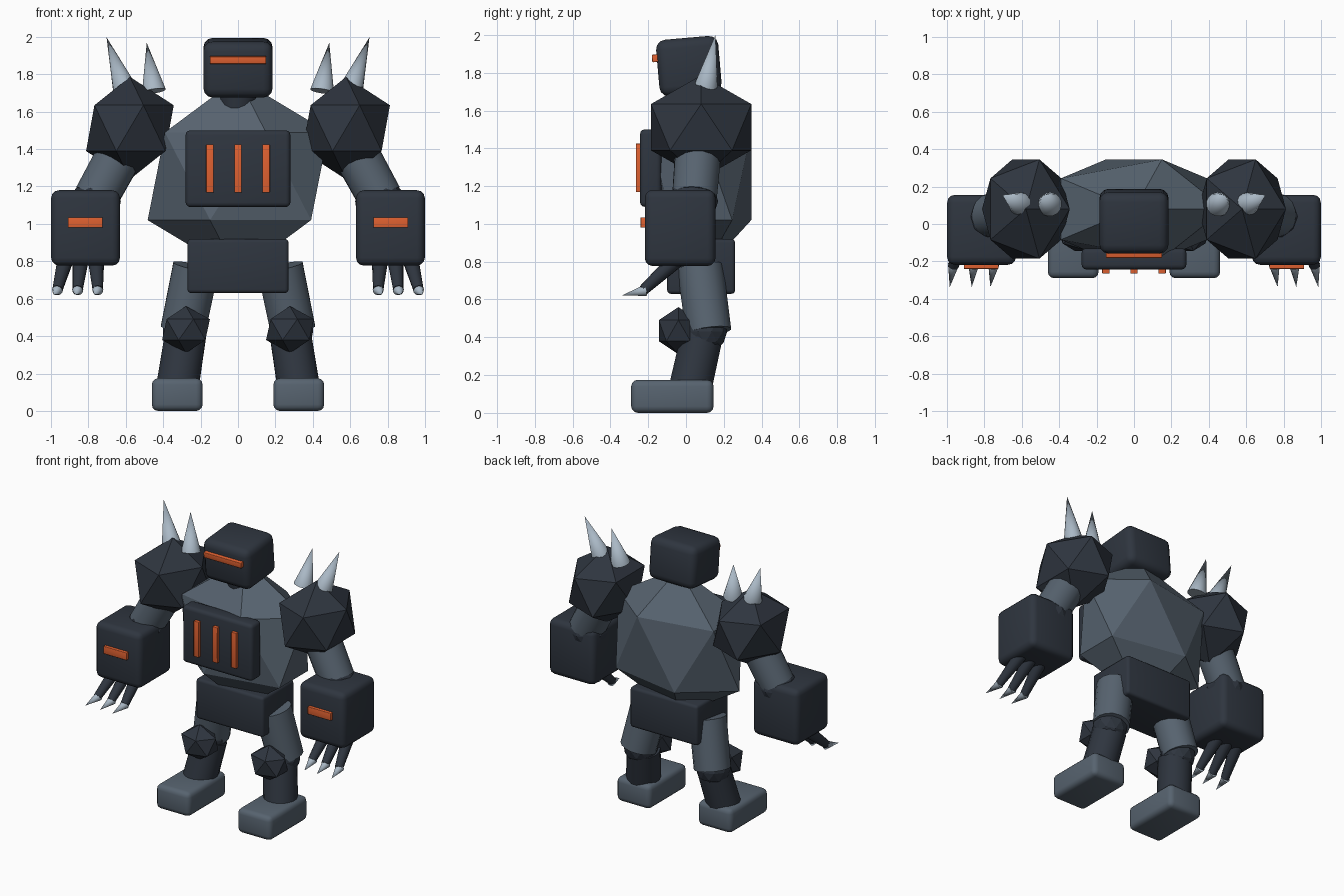
import bpy, bmesh, math
from mathutils import Vector

if "Cube" in bpy.data.objects:
    bpy.data.objects.remove(bpy.data.objects["Cube"])


def material(name, rgb):
    m = bpy.data.materials.new(name)
    m.diffuse_color = (*rgb, 1)
    m.use_nodes = True
    m.node_tree.nodes["Principled BSDF"].inputs["Base Color"].default_value = m.diffuse_color
    return m


SLATE = material("slate", (0.095, 0.125, 0.16))
DARK = material("dark", (0.028, 0.036, 0.05))
GLOW = material("glow", (0.75, 0.12, 0.03))
STEEL = material("steel", (0.4, 0.48, 0.56))


def finish(name, mat, smooth=True):
    o = bpy.context.object
    o.name = name
    o.data.materials.append(mat)
    if smooth:
        bpy.ops.object.shade_smooth_by_angle(angle=math.radians(35))
    return o


def box(name, x, y, z, mat, bevel=0.03, tilt=0):
    """Rounded block from (min, max) ranges."""
    loc = [(r[0] + r[1]) / 2 for r in (x, y, z)]
    size = [abs(r[1] - r[0]) for r in (x, y, z)]
    bpy.ops.mesh.primitive_cube_add(size=1, location=loc)
    me = bpy.context.object.data
    bm = bmesh.new()
    bm.from_mesh(me)
    bmesh.ops.scale(bm, vec=size, verts=bm.verts)
    if bevel:
        bmesh.ops.bevel(bm, geom=bm.edges[:], offset=bevel, segments=3,
                        profile=0.5, affect='EDGES')
    bm.to_mesh(me)
    bm.free()
    o = finish(name, mat)
    o.rotation_euler.x = tilt
    return o


def gem(name, loc, scale, mat, sub=1):
    """Faceted icosphere."""
    bpy.ops.mesh.primitive_ico_sphere_add(subdivisions=sub, radius=1, location=loc)
    bpy.context.object.scale = scale
    return finish(name, mat, False)


def limb(name, a, b, r1, r2, mat, sides=16):
    """Cylinder or cone running from a to b."""
    a, b = Vector(a), Vector(b)
    d = b - a
    bpy.ops.mesh.primitive_cone_add(
        vertices=sides, radius1=r1, radius2=r2, depth=d.length,
        location=(a + b) / 2, rotation=d.to_track_quat('Z', 'Y').to_euler())
    return finish(name, mat)


# Torso, pelvis and neck
gem("torso", (0, 0.08, 1.255), (0.54, 0.312, 0.525), SLATE)
box("pelvis", (-0.27, 0.27), (-0.10, 0.26), (0.63, 0.92), DARK, 0.02)
limb("neck", (0, 0.05, 1.62), (0, 0.03, 1.75), 0.10, 0.10, DARK)

# Chest plate with vents
box("chest_plate", (-0.28, 0.28), (-0.243, -0.13), (1.09, 1.50), DARK, 0.025)
for i, x in enumerate((-0.15, 0, 0.15)):
    box(f"chest_vent_{i}", (x - 0.02, x + 0.02), (-0.265, -0.22), (1.168, 1.425), GLOW, 0.003)

# Head, tilted slightly forward, and visor
box("head", (-0.185, 0.185), (-0.15, 0.18), (1.685, 1.985), DARK, 0.05, math.radians(5))
box("visor", (-0.15, 0.15), (-0.18, -0.13), (1.857, 1.897), GLOW, 0.004, math.radians(5))

for s, side in ((-1, "left"), (1, "right")):
    # Shoulder and its two spikes
    gem(f"{side}_shoulder", (s * 0.578, 0.08, 1.512), (0.262, 0.312, 0.274), DARK)
    limb(f"{side}_outer_spike", (s * 0.605, 0.105, 1.72), (s * 0.703, 0.155, 1.998), 0.065, 0, STEEL)
    limb(f"{side}_inner_spike", (s * 0.45, 0.105, 1.71), (s * 0.488, 0.155, 1.968), 0.065, 0, STEEL)

    # Arm and forearm block
    limb(f"{side}_upper_arm", (s * 0.59, 0.07, 1.45), (s * 0.76, 0.045, 1.14), 0.125, 0.12, SLATE)
    gem(f"{side}_elbow", (s * 0.755, 0.04, 1.12), (0.135, 0.13, 0.13), DARK, 2)
    box(f"{side}_forearm", (s * 0.815 - 0.184, s * 0.815 + 0.184), (-0.218, 0.156),
        (0.777, 1.18), DARK, 0.042)
    box(f"{side}_forearm_light", (s * 0.817 - 0.093, s * 0.817 + 0.093), (-0.24, -0.20),
        (0.98, 1.035), GLOW, 0.004)

    # Fingers with claws
    for i, (bx, tx, cx) in enumerate(((0.76, 0.75, 0.768), (0.84, 0.857, 0.868), (0.92, 0.965, 0.985))):
        limb(f"{side}_finger_{i}", (s * bx, -0.04, 0.82), (s * tx, -0.225, 0.65), 0.045, 0.028, DARK, 12)
        limb(f"{side}_claw_{i}", (s * tx, -0.215, 0.648), (s * cx, -0.338, 0.622), 0.03, 0, STEEL, 12)

    # Leg
    limb(f"{side}_thigh", (s * 0.225, 0.075, 0.77), (s * 0.295, 0.12, 0.43), 0.125, 0.122, SLATE)
    gem(f"{side}_knee_joint", (s * 0.29, 0.10, 0.43), (0.118, 0.118, 0.118), DARK, 2)
    gem(f"{side}_knee_guard", (s * 0.278, -0.04, 0.435), (0.143, 0.122, 0.125), DARK)
    limb(f"{side}_shin", (s * 0.28, 0.085, 0.41), (s * 0.325, 0.02, 0.12), 0.112, 0.115, DARK)
    box(f"{side}_foot", (s * 0.325 - 0.136, s * 0.325 + 0.136), (-0.29, 0.146), (0, 0.175), SLATE, 0.035)
